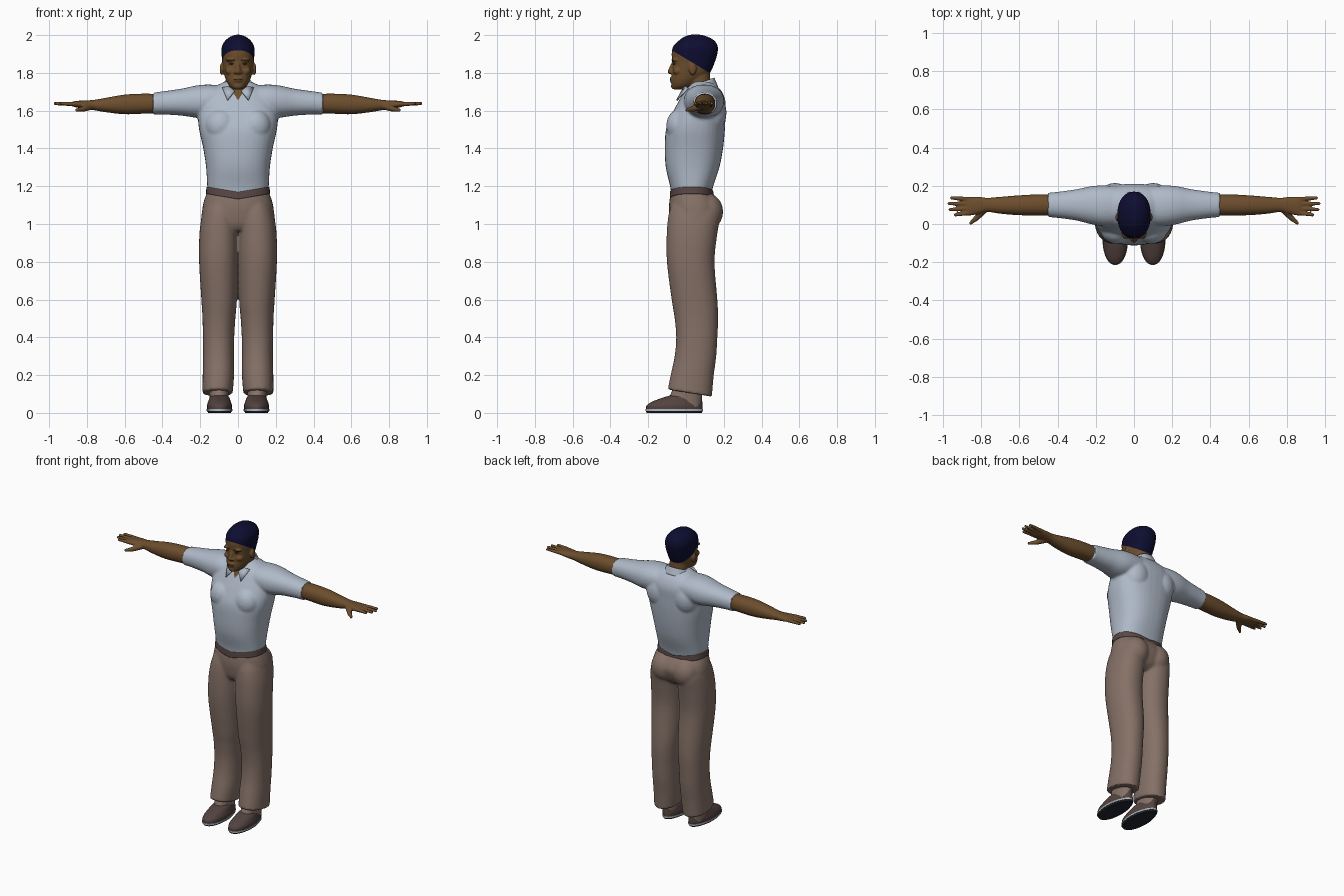
import bpy, bmesh, math
from mathutils import Vector, Matrix

if "Cube" in bpy.data.objects:
    bpy.data.objects.remove(bpy.data.objects["Cube"])


def material(name, *rgb):
    m = bpy.data.materials.new(name)
    m.use_nodes = True
    m.diffuse_color = (*rgb, 1)
    m.node_tree.nodes["Principled BSDF"].inputs["Base Color"].default_value = (*rgb, 1)
    return m


SKIN = material("skin", .15, .075, .026)
SHADE = material("dark skin", .065, .032, .014)
HAIR = material("navy hair", .004, .004, .03)
SHIRT = material("pale blue shirt", .43, .49, .58)
CLOTH = material("taupe cloth", .235, .165, .135)
BELT = material("brown belt", .1, .065, .06)
SHOE = material("dark brown leather", .085, .055, .05)
RIM = material("light grey rim", .45, .48, .52)
SOLE = material("black sole", .014, .018, .026)


def spline(keys, steps=5):
    """Smoothly interpolate rows of numbers."""
    rows = []
    for i in range(len(keys) - 1):
        p0, p1, p2, p3 = (keys[min(max(i + k, 0), len(keys) - 1)] for k in (-1, 0, 1, 2))
        for s in range(steps):
            t = s / steps
            rows.append([b + t * (c - a) / 2 + t * t * (a - 2.5 * b + 2 * c - d / 2)
                         + t ** 3 * (1.5 * (b - c) + (d - a) / 2)
                         for a, b, c, d in zip(p0, p1, p2, p3)])
    return rows + [list(keys[-1])]


def loft(bm, keys, axis="z", side=1, power=2.2, caps=True, warp=None, n=36):
    """Skin oval sections (position, centre a, centre b, radius a, radius b)."""
    rings = []
    for t, a, b, ra, rb in spline(keys):
        ring = []
        for k in range(n):
            c, s = math.cos(math.tau * k / n), math.sin(math.tau * k / n)
            u = a + max(ra, .002) * math.copysign(abs(c) ** (2 / power), c)
            v = b + max(rb, .002) * math.copysign(abs(s) ** (2 / power), s)
            p = Vector((t, u, v)) if axis == "x" else Vector((u, v, t))
            if warp:
                p = warp(p)
            p.x *= side
            ring.append(bm.verts.new(p))
        rings.append(ring)
    for lo, hi in zip(rings, rings[1:]):
        for k in range(n):
            j = (k + 1) % n
            bm.faces.new((lo[k], lo[j], hi[j], hi[k]))
    if caps:
        bm.faces.new(rings[0])
        bm.faces.new(rings[-1])


def ball(bm, centre, radii):
    m = Matrix.Translation(centre) @ Matrix.Diagonal((*radii, 1))
    bmesh.ops.create_uvsphere(bm, u_segments=20, v_segments=12, radius=1, matrix=m)


def rod(bm, p, q, r0, r1):
    for i in range(13):
        t = i / 12
        r = r0 + (r1 - r0) * t
        ball(bm, Vector(p).lerp(Vector(q), t), (r, r, r))


def finish(name, bm, mats, voxel=0, cuts=(), rule=None, thickness=0):
    """Make an object; optionally fuse its volumes, cut it and colour it."""
    bmesh.ops.recalc_face_normals(bm, faces=bm.faces[:])
    mesh = bpy.data.meshes.new(name)
    bm.to_mesh(mesh)
    bm.free()
    ob = bpy.data.objects.new(name, mesh)
    bpy.context.scene.collection.objects.link(ob)
    if voxel:
        r = ob.modifiers.new("fuse", "REMESH")
        r.mode, r.voxel_size = "VOXEL", voxel
        s = ob.modifiers.new("soften", "SMOOTH")
        s.factor, s.iterations = .5, 4
        deps = bpy.context.evaluated_depsgraph_get()
        fused = bpy.data.meshes.new_from_object(ob.evaluated_get(deps))
        ob.modifiers.clear()
        ob.data = fused
        bpy.data.meshes.remove(mesh)
        fused.name = name
    ob.data.materials.clear()
    for m in mats:
        ob.data.materials.append(m)
    if cuts or rule:
        b = bmesh.new()
        b.from_mesh(ob.data)
        for co, no in cuts:
            bmesh.ops.bisect_plane(b, geom=b.verts[:] + b.edges[:] + b.faces[:],
                                   plane_co=co, plane_no=no)
        for f in b.faces:
            f.material_index = rule(f.calc_center_median())
        b.to_mesh(ob.data)
        b.free()
    if thickness:
        ob.modifiers.new("thickness", "SOLIDIFY").thickness = thickness
    bpy.ops.object.select_all(action="DESELECT")
    ob.select_set(True)
    bpy.context.view_layer.objects.active = ob
    bpy.ops.object.shade_smooth_by_angle(angle=math.radians(45))
    return ob


# Head with neck, features and close-cropped hair
bm = bmesh.new()
loft(bm, [(1.713, 0, -.04, .022, .03), (1.73, 0, -.02, .045, .056), (1.76, 0, 0, .063, .078),
          (1.8, 0, .026, .075, .1), (1.85, 0, .039, .082, .111), (1.9, 0, .045, .087, .121),
          (1.94, 0, .05, .085, .118), (1.97, 0, .056, .068, .095), (1.99, 0, .053, .044, .065),
          (2.002, 0, .05, .015, .03)])
loft(bm, [(1.67, 0, .085, .068, .064), (1.74, 0, .072, .062, .06), (1.82, 0, .065, .06, .06)])
rod(bm, (0, -.07, 1.85), (0, -.084, 1.807), .008, .014)
for s in (-1, 1):
    ball(bm, (s * .014, -.075, 1.803), (.011, .013, .009))
    ball(bm, (s * .087, .035, 1.82), (.01, .021, .032))
    ball(bm, (s * .036, -.058, 1.868), (.03, .018, .009))
    ball(bm, (s * .042, -.042, 1.81), (.026, .028, .022))
for z in (1.758, 1.771):
    ball(bm, (0, -.073, z), (.026, .014, .007))
ball(bm, (0, -.066, 1.73), (.024, .014, .014))
hairline = Vector((0, 0, 1.875)), Vector((0, .6, 1))
finish("head", bm, [SKIN, HAIR], .005, [hairline],
       lambda c: int((c - hairline[0]).dot(hairline[1]) > 0))

# Brows, eyes and lip line
bm = bmesh.new()
for s in (-1, 1):
    ball(bm, (s * .036, -.07, 1.868), (.022, .007, .004))
    ball(bm, (s * .034, -.063, 1.848), (.013, .007, .005))
ball(bm, (0, -.08, 1.7645), (.022, .006, .0025))
finish("face_details", bm, [SHADE])

# Shirt: torso, shoulder blades and short sleeves, open at the throat
bm = bmesh.new()
loft(bm, [(1.15, 0, .028, .159, .106), (1.2, 0, .03, .163, .114), (1.3, 0, .035, .169, .142),
          (1.4, 0, .042, .184, .154), (1.5, 0, .05, .206, .156), (1.58, 0, .067, .212, .142),
          (1.65, 0, .085, .2, .124), (1.7, 0, .09, .17, .1), (1.735, 0, .09, .11, .07),
          (1.755, 0, .085, .065, .05)], power=2.4)
for s in (-1, 1):
    ball(bm, (s * .1, .135, 1.59), (.09, .08, .11))
    ball(bm, (s * .09, -.03, 1.52), (.085, .075, .09))
    loft(bm, [(.04, .095, 1.65, .1, .08), (.15, .095, 1.652, .106, .086),
              (.22, .098, 1.648, .1, .085), (.3, .1, 1.645, .082, .071),
              (.4, .1, 1.641, .068, .061), (.45, .1, 1.637, .064, .058)], "x", s)
V, STEEP = Vector((0, 0, 1.655)), 1.6
finish("shirt", bm, [SHIRT, SKIN], .008, [(V, (s * STEEP, 0, 1)) for s in (-1, 1)],
       lambda c: int(c.z > V.z + STEEP * abs(c.x) and c.y < .03))

# Collar band and pointed flaps
bm = bmesh.new()
loft(bm, [(1.7, 0, .085, .09, .084), (1.752, 0, .08, .072, .07)], caps=False,
     warp=lambda p: p + Vector((0, 0, .35 * (p.y - .085))))
gap = [f for f in bm.faces if f.calc_center_median().y < .03
       and abs(f.calc_center_median().x) < .026]
bmesh.ops.delete(bm, geom=gap, context="FACES")
finish("collar", bm, [SHIRT], thickness=.007)
for s, label in ((1, "left"), (-1, "right")):
    bm = bmesh.new()
    corners = [(.016, -.018, 1.702), (.05, .0, 1.728), (.082, .014, 1.718), (.055, -.046, 1.652)]
    bm.faces.new([bm.verts.new((s * x, y, z)) for x, y, z in corners])
    finish(label + "_collar_flap", bm, [SHIRT], thickness=.008)

for s, label in ((1, "left"), (-1, "right")):
    # Bare forearm with hand and fingers
    bm = bmesh.new()
    loft(bm, [(.41, .1, 1.638, .054, .05), (.5, .1, 1.637, .055, .053),
              (.6, .098, 1.633, .052, .052), (.7, .098, 1.63, .044, .038),
              (.765, .1, 1.63, .037, .027), (.81, .098, 1.632, .044, .022),
              (.85, .094, 1.634, .049, .018), (.875, .092, 1.635, .046, .013)], "x", s)
    for y0, y1, tip in ((.13, .137, .955), (.106, .107, .968), (.081, .076, .962), (.058, .048, .935)):
        rod(bm, (s * .86, y0, 1.635), (s * tip, y1, 1.637), .013, .009)
    rod(bm, (s * .785, .075, 1.622), (s * .82, .035, 1.609), .02, .015)
    rod(bm, (s * .82, .035, 1.609), (s * .855, .004, 1.603), .015, .009)
    finish(label + "_arm", bm, [SKIN], .005)

    # Ankle and slip-on shoe
    def narrow_heel(p):
        p.x = .098 + (p.x - .098) * (1 - 1.4 * max(0, p.y + .04))
        return p

    bm = bmesh.new()
    loft(bm, [(.03, .1, -.01, .05, .09), (.09, .1, 0, .05, .085), (.16, .102, .02, .05, .075)], side=s)
    finish(label + "_sock", bm, [CLOTH])
    for part, mat, keys in (
            ("sole", SOLE, [(0, .098, -.062, .06, .146), (.01, .098, -.062, .066, .151)]),
            ("shoe_rim", RIM, [(.01, .098, -.062, .068, .153), (.02, .098, -.062, .068, .153)]),
            ("shoe", SHOE, [(.02, .098, -.062, .065, .15), (.04, .098, -.06, .066, .148),
                            (.06, .098, -.046, .06, .132), (.08, .098, -.02, .053, .105),
                            (.095, .098, .005, .044, .08)])):
        bm = bmesh.new()
        loft(bm, keys, side=s, warp=narrow_heel)
        finish(f"{label}_{part}", bm, [mat])


# Trousers: hips and two legs with cuffs rising at the front
def cuff(p):
    p.z -= .17 * (p.y - .02) * max(0, 1 - (p.z - .1) / .1)
    return p


bm = bmesh.new()
loft(bm, [(.965, 0, .03, .12, .09), (1, 0, .04, .19, .12), (1.07, 0, .048, .19, .138),
          (1.12, 0, .042, .181, .13), (1.165, 0, .03, .165, .11)], power=2.3)
for s in (-1, 1):
    ball(bm, (s * .08, .105, 1.065), (.09, .092, .1))
    loft(bm, [(.105, .108, .02, .08, .117), (.2, .104, .033, .083, .114), (.3, .103, .05, .082, .11),
              (.4, .103, .057, .083, .109), (.5, .101, .055, .087, .115), (.6, .1, .045, .094, .121),
              (.8, .104, .025, .102, .126), (.95, .102, .032, .102, .134),
              (1.05, .095, .045, .095, .137), (1.11, .085, .045, .085, .12)], side=s, warp=cuff)
finish("trousers", bm, [CLOTH], .008)

# Belt dipping at the front and back centre
bm = bmesh.new()
loft(bm, [(1.16, 0, .031, .17, .117), (1.197, 0, .03, .167, .115)], power=2.35, caps=False,
     warp=lambda p: p - Vector((0, 0, .028 * (1 - abs(p.x) / .17))))
finish("belt", bm, [BELT], thickness=.008)
